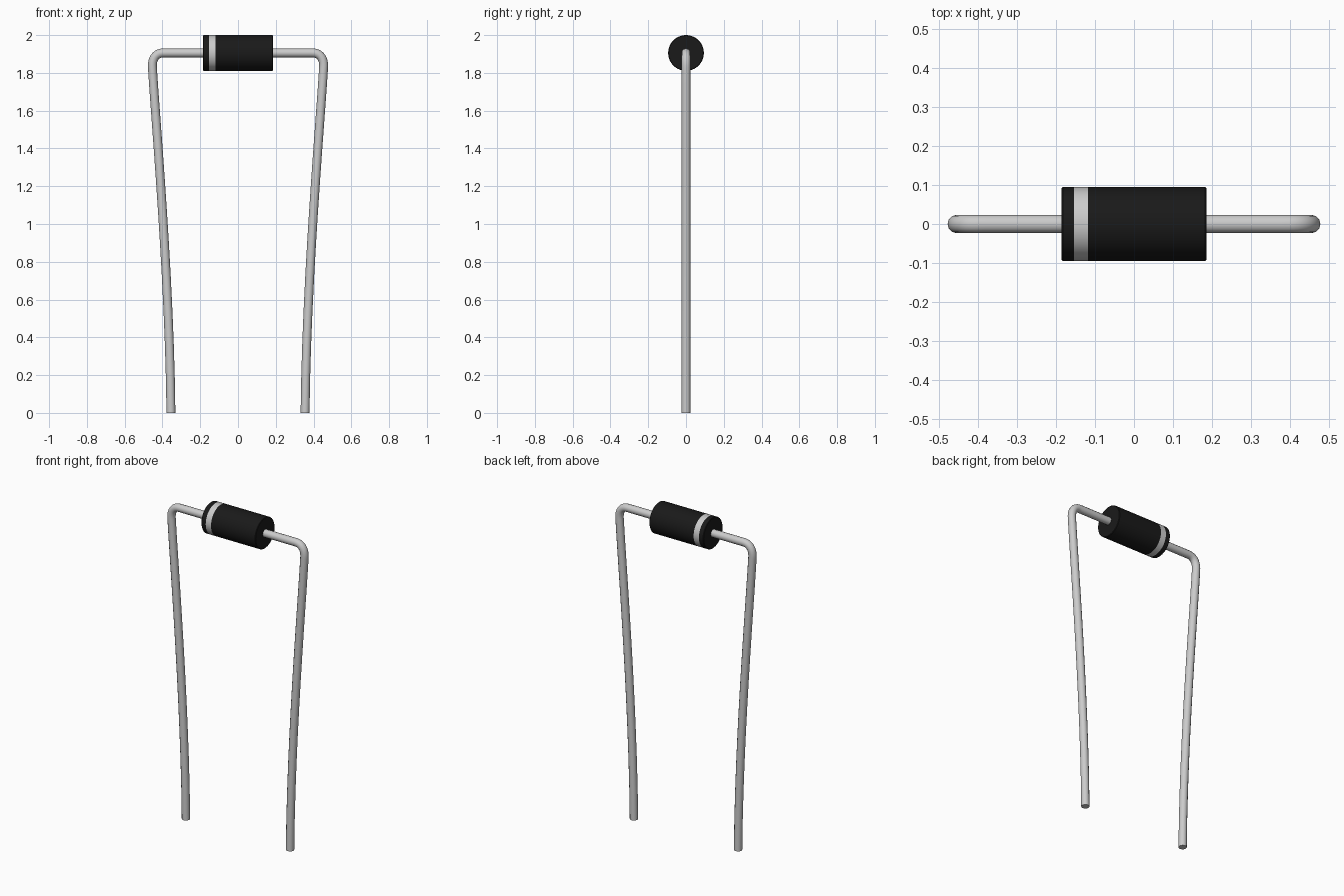
import bpy, bmesh, math
from mathutils import Matrix

if "Cube" in bpy.data.objects:
    bpy.data.objects.remove(bpy.data.objects["Cube"])

AXIS_Z = 1.9055   # height of the body axis
R = 0.0945        # body radius
WIRE_R = 0.0235


def material(name, rgb):
    m = bpy.data.materials.new(name)
    m.diffuse_color = (*rgb, 1)
    m.use_nodes = True
    m.node_tree.nodes["Principled BSDF"].inputs["Base Color"].default_value = m.diffuse_color
    return m


def smooth(obj):
    bpy.ops.object.select_all(action='DESELECT')
    obj.select_set(True)
    bpy.context.view_layer.objects.active = obj
    bpy.ops.object.shade_smooth_by_angle(angle=math.radians(35))


def lathe(name, profile, mat=None, steps=48):
    """Spin an (x, radius) profile about the body axis."""
    bm = bmesh.new()
    verts = [bm.verts.new((x, 0, r)) for x, r in profile]
    edges = [bm.edges.new(p) for p in zip(verts, verts[1:])]
    bmesh.ops.spin(bm, geom=verts + edges, cent=(0, 0, 0), axis=(1, 0, 0),
                   angle=math.tau, steps=steps)
    bmesh.ops.remove_doubles(bm, verts=bm.verts, dist=1e-5)
    bmesh.ops.transform(bm, matrix=Matrix.Translation((0, 0, AXIS_Z)), verts=bm.verts)
    bmesh.ops.recalc_face_normals(bm, faces=bm.faces)
    # open sleeves: make sure the faces point away from the axis
    f = max(bm.faces, key=lambda f: f.calc_area())
    c = f.calc_center_median()
    if f.normal.y * c.y + f.normal.z * (c.z - AXIS_Z) < 0:
        bmesh.ops.reverse_faces(bm, faces=bm.faces)
    mesh = bpy.data.meshes.new(name)
    bm.to_mesh(mesh)
    bm.free()
    obj = bpy.data.objects.new(name, mesh)
    bpy.context.collection.objects.link(obj)
    if mat:
        mesh.materials.append(mat)
    smooth(obj)


def lead(name, side):
    """Bent wire from inside the body down to the ground."""
    # (x, z), handle before, handle after
    points = [((0.17, AXIS_Z), (0.10, AXIS_Z), (0.24, AXIS_Z)),
              ((0.395, AXIS_Z), (0.33, AXIS_Z), (0.435, AXIS_Z)),
              ((0.453, 1.825), (0.457, 1.875), (0.434, 1.52)),
              ((0.355, 0.0), (0.362, 0.70), (0.355, -0.2))]
    curve = bpy.data.curves.new(name, 'CURVE')
    curve.dimensions = '3D'
    curve.bevel_depth = WIRE_R
    curve.bevel_resolution = 4
    curve.resolution_u = 12
    curve.use_fill_caps = True
    spline = curve.splines.new('BEZIER')
    spline.bezier_points.add(len(points) - 1)
    for bp, (co, left, right) in zip(spline.bezier_points, points):
        bp.handle_left_type = bp.handle_right_type = 'FREE'
        bp.co = (side * co[0], 0, co[1])
        bp.handle_left = (side * left[0], 0, left[1])
        bp.handle_right = (side * right[0], 0, right[1])
    obj = bpy.data.objects.new(name, curve)
    bpy.context.collection.objects.link(obj)
    bpy.ops.object.select_all(action='DESELECT')
    obj.select_set(True)
    bpy.context.view_layer.objects.active = obj
    bpy.ops.object.convert(target='MESH')
    smooth(bpy.context.view_layer.objects.active)


black = material("black_plastic", (0.01, 0.01, 0.01))

# Body in three flush sections: end, polarity band, main part
E = 0.003
lathe("body_end", [(-0.185, 0), (-0.185, R - E), (-0.185 + E, R), (-0.154, R)], black)
lathe("polarity_band", [(-0.154, R), (-0.118, R)])
lathe("body_main", [(-0.118, R), (0.185 - E, R), (0.185, R - E), (0.185, 0)], black)

# Wire leads
lead("left_lead", -1)
lead("right_lead", 1)
